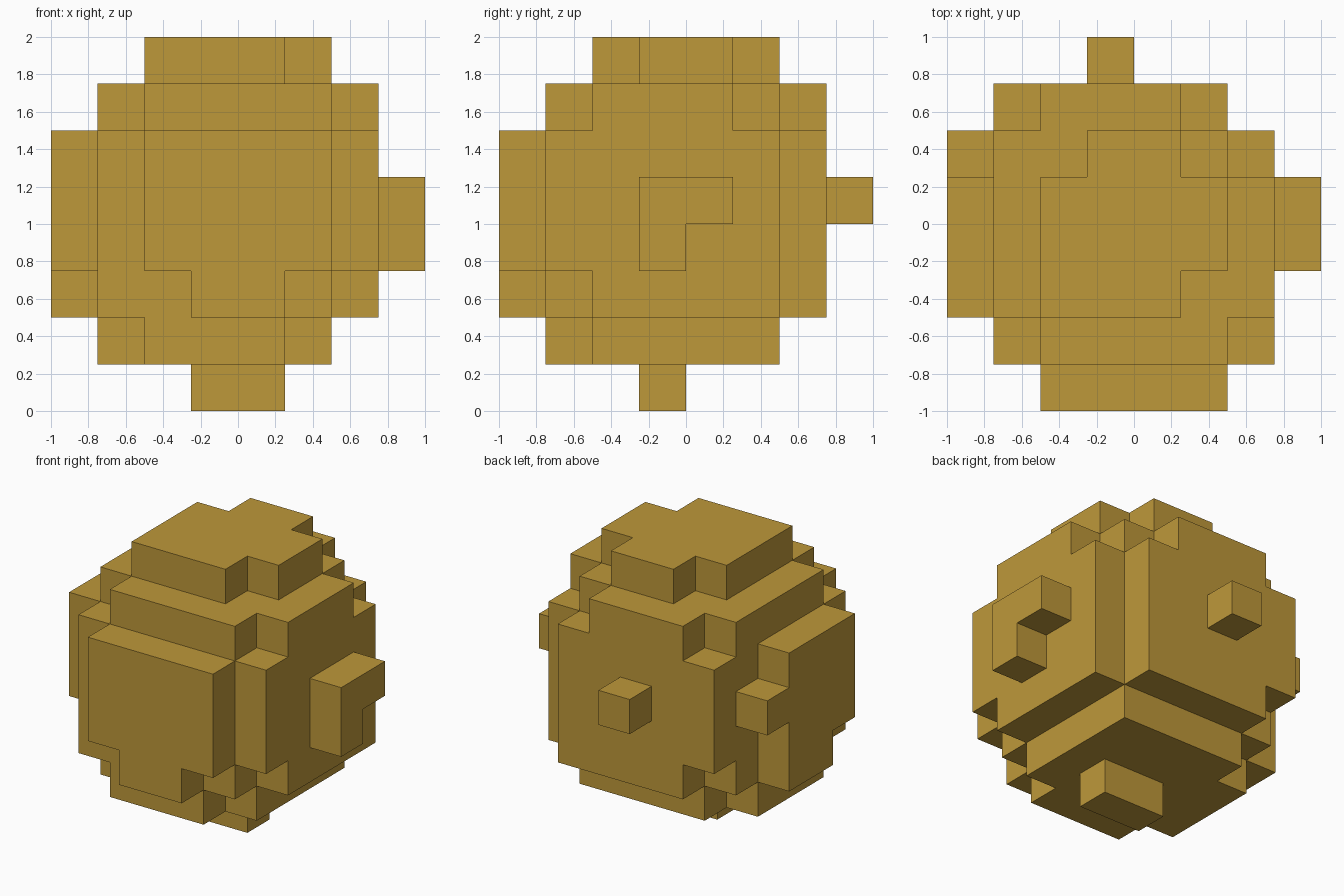
import bpy
import bmesh
from mathutils import Vector

if "Cube" in bpy.data.objects:
    bpy.data.objects.remove(bpy.data.objects["Cube"])

UNIT = 0.25   # edge of one block; the ball fits an 8 x 8 x 8 grid
cells = set()


def block(xs, ys, zs, fill=True):
    """Add or cut a box of cells, given inclusive index ranges."""
    box = {(i, j, k)
           for i in range(xs[0], xs[1] + 1)
           for j in range(ys[0], ys[1] + 1)
           for k in range(zs[0], zs[1] + 1)}
    if fill:
        cells.update(box)
    else:
        cells.difference_update(box)


# Body: middle band, with its uneven corners cut
block((1, 6), (1, 6), (2, 5))
block((6, 6), (6, 6), (2, 5), False)
block((6, 6), (1, 1), (2, 2), False)
block((1, 1), (6, 6), (2, 2), False)

# Upper shoulder
block((2, 5), (1, 5), (6, 6))
block((2, 4), (6, 6), (6, 6))
block((1, 1), (2, 5), (6, 6))
block((6, 6), (2, 4), (6, 6))

# Lower shoulder
block((2, 5), (2, 5), (1, 1))
block((2, 4), (1, 1), (1, 1))
block((1, 1), (2, 4), (1, 1))

# Top cap
block((2, 4), (2, 2), (7, 7))
block((2, 5), (3, 4), (7, 7))
block((3, 4), (5, 5), (7, 7))

# Bottom foot
block((3, 4), (3, 3), (0, 0))

# Front plate
block((2, 5), (0, 0), (3, 5))
block((3, 4), (0, 0), (2, 2))

# Right plate
block((0, 0), (2, 4), (3, 5))
block((0, 0), (5, 5), (4, 4))
block((0, 0), (3, 4), (2, 2))

# Left knob
block((7, 7), (3, 4), (4, 4))
block((7, 7), (3, 3), (3, 3))

# Back knob
block((3, 3), (7, 7), (4, 4))

# Skin: one square on every exposed side of a cell
bm = bmesh.new()
for cell in sorted(cells):
    centre = Vector(cell) + Vector((0.5, 0.5, 0.5))
    for axis in range(3):
        for sign in (-1, 1):
            n = Vector((0, 0, 0))
            n[axis] = sign
            if tuple(int(c + d) for c, d in zip(cell, n)) in cells:
                continue
            u = Vector((n.y, n.z, n.x))
            v = n.cross(u)
            corners = [(n - u - v), (n + u - v), (n + u + v), (n - u + v)]
            bm.faces.new([bm.verts.new((centre + c / 2 - Vector((4, 4, 0))) * UNIT)
                          for c in corners])
bmesh.ops.remove_doubles(bm, verts=bm.verts, dist=0.001)

mesh = bpy.data.meshes.new("blocky_ball")
bm.to_mesh(mesh)
bm.free()

# Single ochre colour
colour = (0.515, 0.314, 0.042, 1)
ochre = bpy.data.materials.new("ochre")
ochre.use_nodes = True
ochre.diffuse_color = colour
ochre.node_tree.nodes["Principled BSDF"].inputs["Base Color"].default_value = colour
mesh.materials.append(ochre)

ball = bpy.data.objects.new("blocky_ball", mesh)
bpy.context.collection.objects.link(ball)
